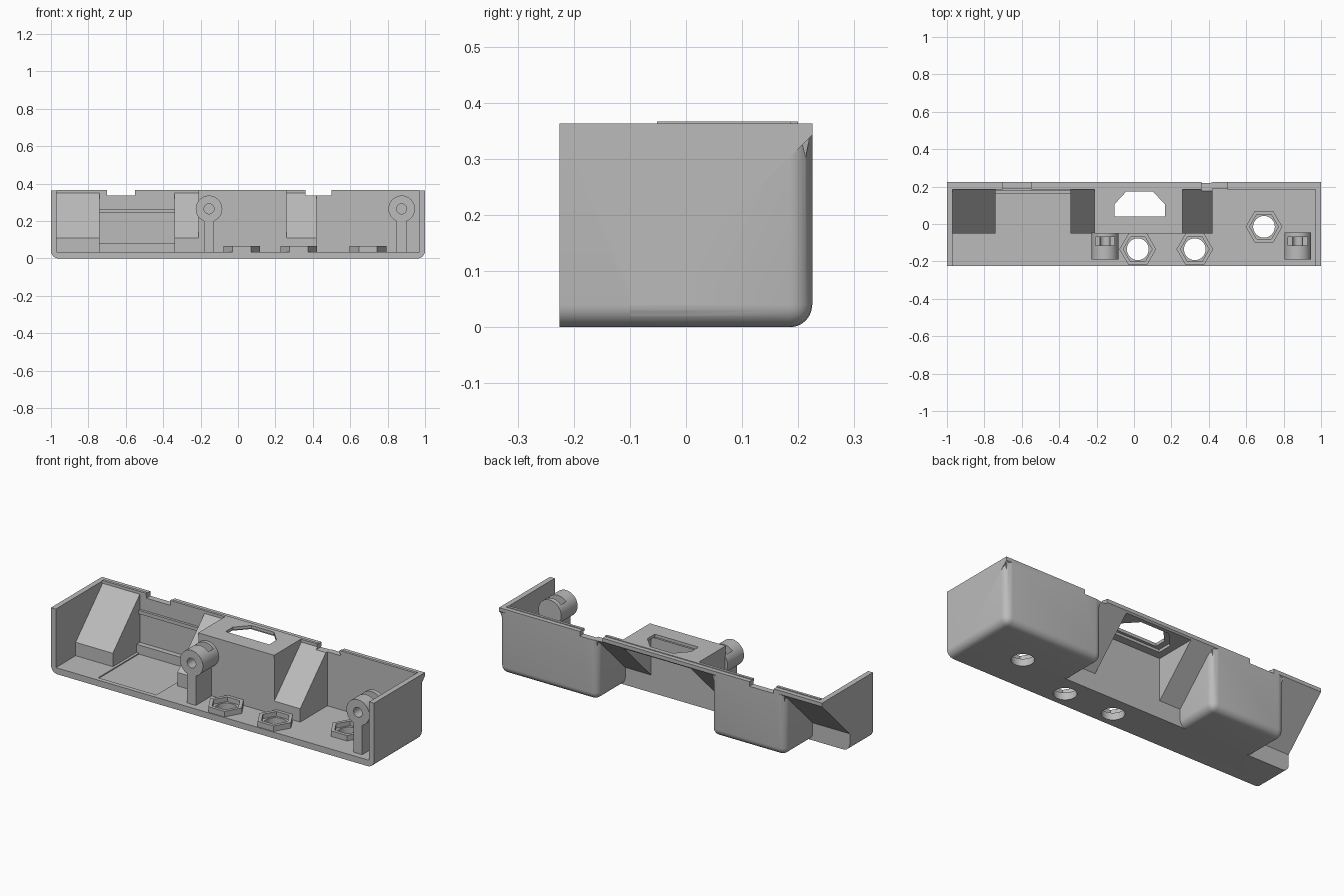
import bpy, bmesh, math
from mathutils import Vector

if "Cube" in bpy.data.objects:
    bpy.data.objects.remove(bpy.data.objects["Cube"], do_unlink=True)

GREY = (0.5, 0.5, 0.5, 1)
mat = bpy.data.materials.new("plain_grey")
mat.use_nodes = True
mat.diffuse_color = GREY
mat.node_tree.nodes["Principled BSDF"].inputs["Base Color"].default_value = GREY


def add(name, bm):
    bmesh.ops.recalc_face_normals(bm, faces=bm.faces)
    me = bpy.data.meshes.new(name)
    bm.to_mesh(me)
    bm.free()
    me.materials.append(mat)
    ob = bpy.data.objects.new(name, me)
    bpy.context.collection.objects.link(ob)
    return ob


def prism(name, pts, direction, rounded=None, radius=0.04):
    """Extrude a polygon; optionally round the edges picked by a rule on (midpoint, direction)."""
    bm = bmesh.new()
    face = bm.faces.new([bm.verts.new(p) for p in pts])
    out = bmesh.ops.extrude_face_region(bm, geom=[face])
    moved = [v for v in out["geom"] if isinstance(v, bmesh.types.BMVert)]
    bmesh.ops.translate(bm, verts=moved, vec=direction)
    bmesh.ops.recalc_face_normals(bm, faces=bm.faces)
    if rounded:
        edges = [e for e in bm.edges
                 if rounded((e.verts[0].co + e.verts[1].co) / 2, e.verts[1].co - e.verts[0].co)]
        bmesh.ops.bevel(bm, geom=edges, offset=radius, segments=6, profile=0.5, affect='EDGES')
    return add(name, bm)


def box(name, x0, x1, y0, y1, z0, z1, rounded=None):
    pts = [(x0, y0, z0), (x1, y0, z0), (x1, y1, z0), (x0, y1, z0)]
    return prism(name, pts, (0, 0, z1 - z0), rounded)


def round_prism(name, centre, r, sides, direction):
    c, d = Vector(centre), Vector(direction)
    u = Vector((1, 0, 0))
    v = d.normalized().cross(u)
    ang = [2 * math.pi * i / sides for i in range(sides)]
    return prism(name, [c + u * r * math.cos(a) + v * r * math.sin(a) for a in ang], d)


def boolean(ob, op, *tools):
    for t in tools:
        m = ob.modifiers.new("bool", 'BOOLEAN')
        m.operation, m.object, m.solver = op, t, 'EXACT'
        dg = bpy.context.evaluated_depsgraph_get()
        me = bpy.data.meshes.new_from_object(ob.evaluated_get(dg))
        ob.modifiers.clear()
        ob.data = me
        bpy.data.objects.remove(t, do_unlink=True)
    return ob


TOP, BACK, FRONT, FLOOR = 0.363, 0.225, -0.225, 0.035

# Outer body: sloped base plus two deep rear compartments
profile = [(FRONT, 0), (-0.02, 0), (-0.02, 0.098), (BACK, 0.343), (BACK, TOP), (FRONT, TOP)]
case = prism("case_shell", [(-1, y, z) for y, z in profile], (2, 0, 0),
             lambda m, d: m.z < 0.001 and abs(m.x) > 0.99)


def back_edges(m, d):
    vertical = abs(d.z) > 0.1 and m.y > 0.2
    bottom = m.z < 0.001 and m.y > -0.09
    return vertical or bottom


for x0, x1 in ((-0.77, -0.31), (0.39, 1.0)):
    boolean(case, 'UNION', box("block", x0, x1, -0.1, BACK, 0, TOP, back_edges))
    # Rounded rear corners run out to a sharp point at the rim
    for x, s in ((x0, 1), (x1, -1)):
        bm = bmesh.new()
        for p in ((x, BACK, TOP), (x + s * 0.04, BACK, TOP), (x, BACK - 0.04, TOP),
                  (x + s * 0.014, BACK - 0.014, 0.29)):
            bm.verts.new(p)
        bmesh.ops.convex_hull(bm, input=bm.verts)
        boolean(case, 'UNION', add("flare", bm))

# Inner cavity, leaving the raised centre box standing
inner = [(-0.4, FLOOR), (-0.05, FLOOR), (-0.05, 0.11), (0.19, 0.35), (0.19, 0.5), (-0.4, 0.5)]
cavity = prism("cavity", [(-0.97, y, z) for y, z in inner], (1.94, 0, 0))
for x0, x1 in ((-0.74, -0.34), (0.42, 0.97)):
    boolean(cavity, 'UNION', box("room", x0, x1, -0.2, 0.19, FLOOR, 0.5))
boolean(cavity, 'DIFFERENCE', box("centre", -0.21, 0.26, -0.05, 0.4, -0.1, 0.6))
boolean(case, 'DIFFERENCE', cavity)

# Centre box: raised top, rear pocket and socket opening
boolean(case, 'UNION', box("top_plate", -0.21, 0.26, -0.052, 0.2, 0.35, 0.367))
boolean(case, 'DIFFERENCE', box("pocket", -0.18, 0.23, -0.02, 0.4, -0.1, 0.335))
socket = [(-0.105, 0.04), (0.165, 0.04), (0.165, 0.105), (0.10, 0.175), (-0.04, 0.175), (-0.105, 0.105)]
boolean(case, 'DIFFERENCE',
        prism("socket", [(x, y, 0.3) for x, y in socket], (0, 0, 0.2)),
        prism("socket_recess", [(0.03 + (x - 0.03) * 1.25, 0.1 + (y - 0.1) * 1.25, 0.3)
                                for x, y in socket], (0, 0, 0.05)))

# Rim notches and the shallow tray in the floor
for x0, x1 in ((-0.7, -0.55), (0.36, 0.5)):
    boolean(case, 'DIFFERENCE', box("notch", x0, x1, 0.17, 0.4, 0.337, 0.5))
boolean(case, 'DIFFERENCE', box("tray", -0.725, -0.365, -0.2, 0.16, 0.029, 0.1))

# Screw holes through the floor
NUTS = ((0.02, -0.135), (0.325, -0.135), (0.695, -0.015))
for x, y in NUTS:
    boolean(case, 'DIFFERENCE', round_prism("hole", (x, y, -0.1), 0.058, 32, (0, 0, 0.3)))

# Hexagonal nut holders
for i, (x, y) in enumerate(NUTS):
    nut = round_prism("nut_holder_%d" % (i + 1), (x, y, 0.03), 0.098, 6, (0, 0, 0.036))
    boolean(nut, 'DIFFERENCE',
            round_prism("recess", (x, y, 0.04), 0.077, 6, (0, 0, 0.1)),
            round_prism("hole", (x, y, -0.1), 0.058, 32, (0, 0, 0.3)))

# Screw posts: barrel on a stem, with bore and nut slot
for side, x in (("right", -0.155), ("left", 0.875)):
    post = round_prism("screw_post_" + side, (x, -0.19, 0.265), 0.071, 40, (0, 0.145, 0))
    boolean(post, 'UNION', box("stem", x - 0.027, x + 0.027, -0.19, -0.047, 0.03, 0.25))
    boolean(post, 'DIFFERENCE',
            round_prism("bore", (x, -0.3, 0.265), 0.027, 24, (0, 0.25, 0)),
            box("slot", x - 0.052, x + 0.052, -0.115, -0.07, 0.265, 0.5))

# Rim lip segments and the ledges in the right compartment
for i, (x0, x1) in enumerate(((-0.97, -0.7), (-0.55, -0.21), (0.26, 0.36), (0.5, 0.97))):
    box("rim_lip_%d" % (i + 1), x0, x1, 0.185, 0.2, 0.351, 0.367)
box("lower_ledge", -0.742, -0.338, 0.16, 0.195, 0.03, 0.08)
box("upper_ledge", -0.742, -0.338, 0.176, 0.195, 0.245, 0.265)

# Smooth the curved faces, keep the edges crisp
bpy.ops.object.select_all(action='DESELECT')
for ob in bpy.context.collection.objects:
    if ob.type == 'MESH':
        ob.select_set(True)
        bpy.context.view_layer.objects.active = ob
bpy.ops.object.shade_smooth_by_angle(angle=math.radians(30))
